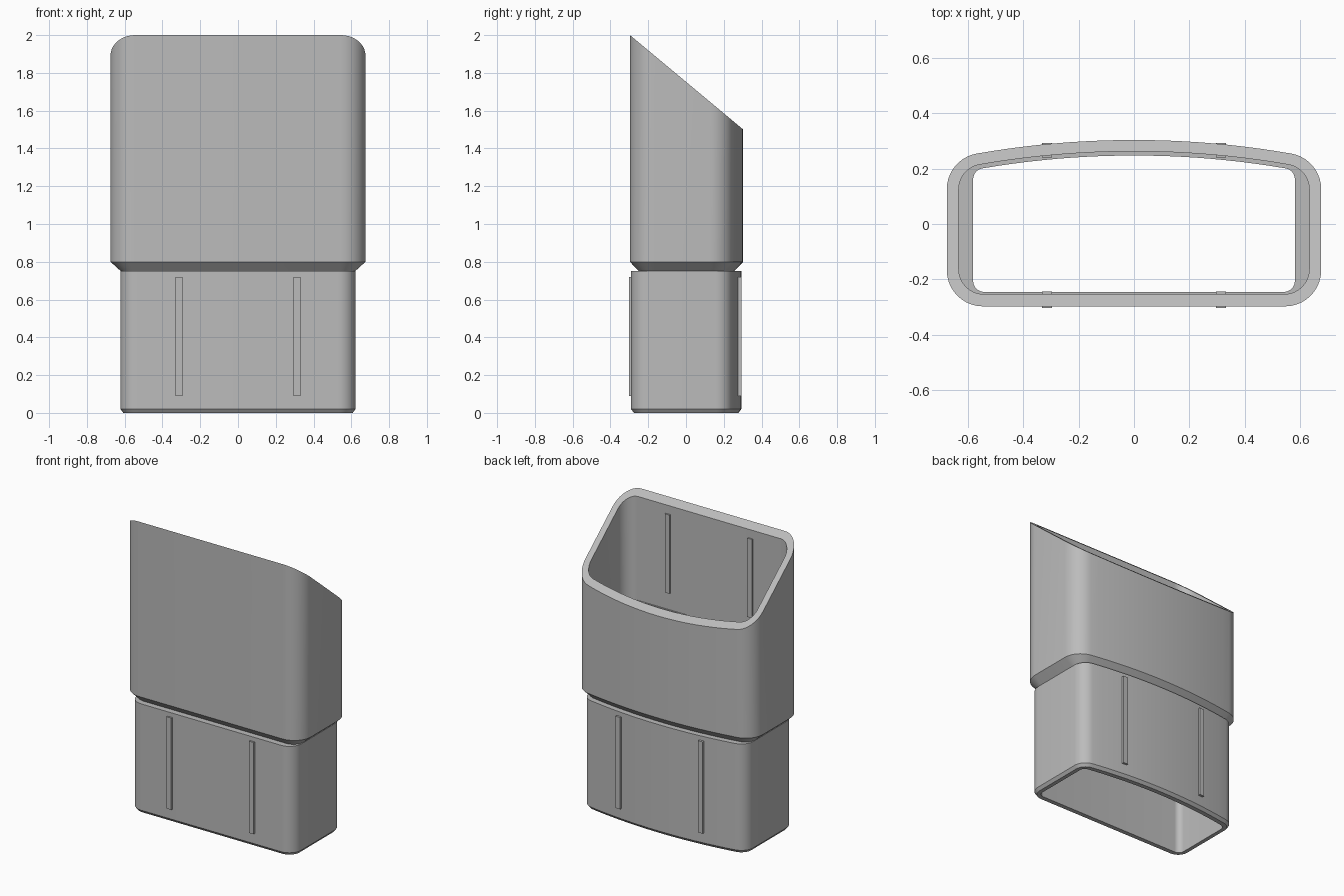
import bpy, bmesh, math

if "Cube" in bpy.data.objects:
    bpy.data.objects.remove(bpy.data.objects["Cube"], do_unlink=True)

grey = bpy.data.materials.new("mid grey plastic")
grey.use_nodes = True
COLOUR = (0.5, 0.5, 0.5, 1)
grey.diffuse_color = COLOUR
grey.node_tree.nodes["Principled BSDF"].inputs["Base Color"].default_value = COLOUR

ARCH = 3.3  # radius of the bowed back wall


def profile(w, front, back, r, steps=10):
    """Rounded section: flat front and sides, bowed back."""
    radius = ARCH + back - 0.3
    cx, base = w - r, back - radius
    cy = base + math.sqrt((radius - r) ** 2 - cx ** 2)
    tilt = math.atan2(cy - base, cx)
    half = []
    for i in range(steps + 1):  # front corner
        a = -math.pi / 2 * (1 - i / steps)
        half.append((cx + r * math.cos(a), front + r + r * math.sin(a)))
    for i in range(steps + 1):  # back corner
        a = tilt * i / steps
        half.append((cx + r * math.cos(a), cy + r * math.sin(a)))
    for i in range(1, steps):  # bowed back, up to the middle
        a = tilt + (math.pi / 2 - tilt) * i / steps
        half.append((radius * math.cos(a), base + radius * math.sin(a)))
    return half + [(0, back)] + [(-x, y) for x, y in reversed(half)]


def finish(name, bm, smooth=False):
    bmesh.ops.recalc_face_normals(bm, faces=bm.faces)
    mesh = bpy.data.meshes.new(name)
    bm.to_mesh(mesh)
    bm.free()
    mesh.materials.append(grey)
    obj = bpy.data.objects.new(name, mesh)
    bpy.context.collection.objects.link(obj)
    if smooth:
        bpy.ops.object.select_all(action="DESELECT")
        obj.select_set(True)
        bpy.context.view_layer.objects.active = obj
        bpy.ops.object.shade_smooth_by_angle(angle=math.radians(25))
    return obj


def slant(y):
    return 2 - (y + 0.297) * 0.5 / 0.6


# Tube wall: sections running up the outside, over the rim and down the inside
bore = profile(0.58, -0.245, 0.247, 0.04)
insert = profile(0.622, -0.291, 0.293, 0.09)
collar = profile(0.675, -0.297, 0.303, 0.13)
socket = profile(0.632, -0.253, 0.262, 0.09)
sections = [
    (bore, 0),
    (profile(0.607, -0.276, 0.278, 0.075), 0),
    (insert, 0.02),
    (insert, 0.75),
    (profile(0.62, -0.25, 0.255, 0.08), 0.75),
    (collar, 0.8),
    (collar, None),  # None: cut along the slanted rim
    (socket, None),
    (socket, 1.25),
    (bore, 1.25),
]
bm = bmesh.new()
rings = [[bm.verts.new((x, y, slant(y) if z is None else z)) for x, y in pts]
         for pts, z in sections]
for k, ring in enumerate(rings):
    above = rings[(k + 1) % len(rings)]
    for i in range(len(ring)):
        j = (i + 1) % len(ring)
        bm.faces.new((ring[i], ring[j], above[j], above[i]))
finish("tube_body", bm, smooth=True)


# Slim grip ribs, in pairs, on the insert and inside the socket
def rib_pair(name, y0, y1, z0, z1):
    for side, x in (("left", 0.313), ("right", -0.313)):
        bm = bmesh.new()
        bmesh.ops.create_cube(bm, size=1)
        bmesh.ops.scale(bm, vec=(0.036, y1 - y0, z1 - z0), verts=bm.verts)
        bmesh.ops.translate(bm, vec=(x, (y0 + y1) / 2, (z0 + z1) / 2), verts=bm.verts)
        finish(f"{name}_{side}", bm)


rib_pair("insert_front_rib", -0.303, -0.28, 0.09, 0.72)
rib_pair("insert_back_rib", 0.265, 0.293, 0.09, 0.72)
rib_pair("socket_front_rib", -0.26, -0.243, 1.365, 1.905)
rib_pair("socket_back_rib", 0.239, 0.255, 1.3, 1.41)
